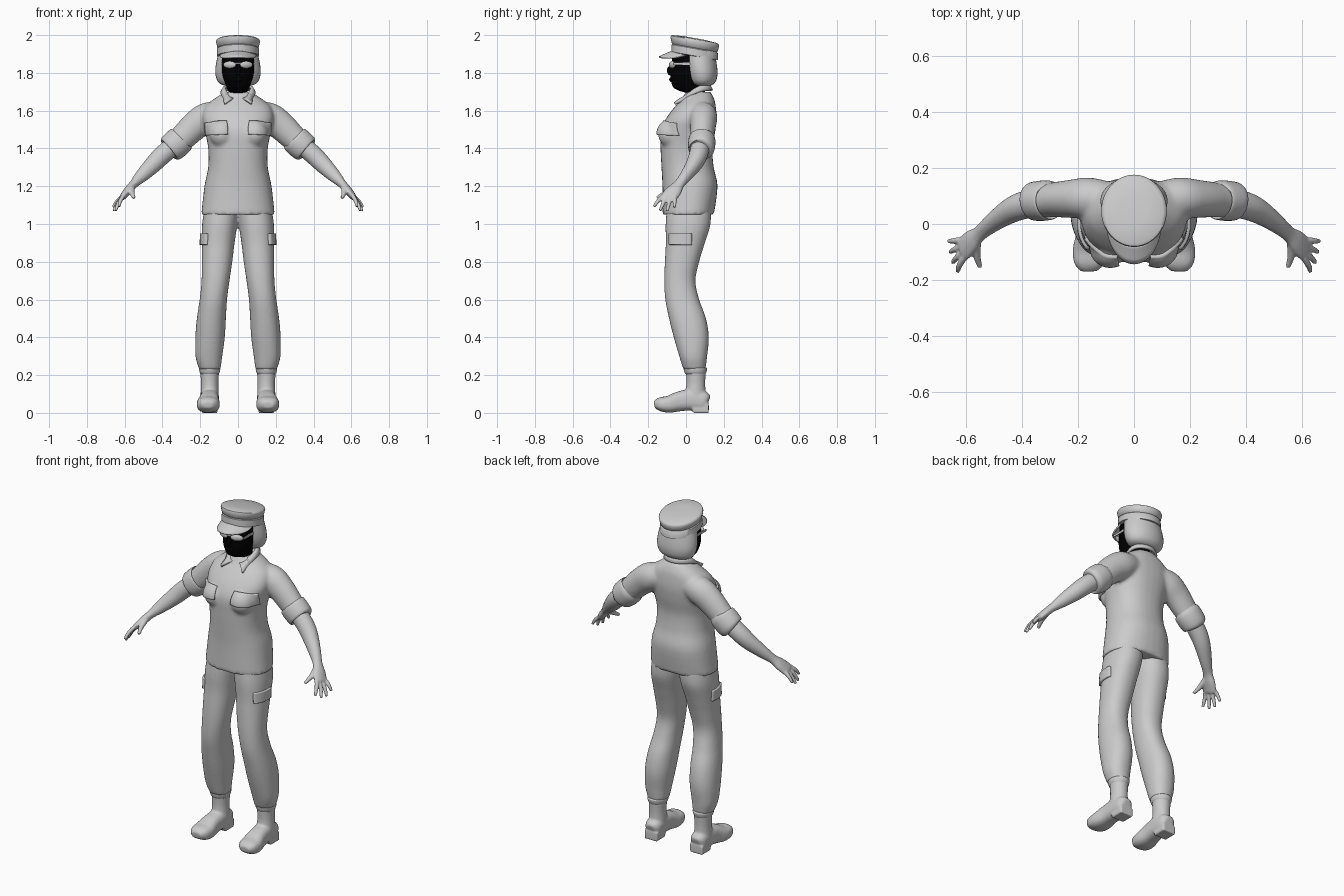
import bpy, bmesh
from math import sin, cos, pi, radians
from mathutils import Vector, Matrix

if "Cube" in bpy.data.objects:
    bpy.data.objects.remove(bpy.data.objects["Cube"])


def material(name, value):
    m = bpy.data.materials.new(name)
    m.use_nodes = True
    m.diffuse_color = (value, value, value, 1)
    m.node_tree.nodes["Principled BSDF"].inputs["Base Color"].default_value = (value, value, value, 1)
    return m


grey = material("plain grey", 0.6)
black = material("black", 0.0)


def smooth_rows(rows, steps=4):
    """Catmull-Rom interpolation through the section rows."""
    v = [Vector(r) for r in rows]
    out = []
    for i in range(len(v) - 1):
        a, b, c, d = v[max(i - 1, 0)], v[i], v[i + 1], v[min(i + 2, len(v) - 1)]
        for k in range(steps):
            t = k / steps
            out.append(b + (c - a) * t / 2 + (2 * a - 5 * b + 4 * c - d) * t * t / 2
                       + (3 * b - a - 3 * c + d) * t ** 3 / 2)
    return out + [v[-1]]


def loft(bm, rows, side=1, hint=None, tilt=0.0, power=2.0, n=32, steps=4):
    """Skin rows (x, y, z, r1, r2): level rings, or rings across the path if hint is set."""
    rows = smooth_rows(rows, steps) if steps else [Vector(r) for r in rows]
    rings = []
    for i, r in enumerate(rows):
        u, w = Vector((1, 0, 0)), Vector((0, 1, tilt))
        if hint:
            t = (rows[min(i + 1, len(rows) - 1)] - rows[max(i - 1, 0)])
            t = Vector(t[:3]).normalized()
            u = Vector(hint)
            u = (u - t * u.dot(t)).normalized()
            w = t.cross(u)
        ring = []
        for k in range(n):
            c, s = cos(2 * pi * k / n), sin(2 * pi * k / n)
            c, s = [(1 if q > 0 else -1) * abs(q) ** (2 / power) for q in (c, s)]
            p = Vector(r[:3]) + u * c * r[3] + w * s * r[4]
            ring.append(bm.verts.new((p.x * side, p.y, p.z)))
        rings.append(ring)
    for a, b in zip(rings, rings[1:]):
        for k in range(n):
            bm.faces.new((a[k], a[(k + 1) % n], b[(k + 1) % n], b[k]))
    bm.faces.new(rings[0])
    bm.faces.new(rings[-1])


def body(rows):
    """Rows (z, front, back, half width) to centred sections."""
    return [(0, (f + b) / 2, z, h, (b - f) / 2) for z, f, b, h in rows]


def ball(bm, centre, radii, turn=0):
    m = Matrix.Translation(centre) @ Matrix.Rotation(radians(turn), 4, 'Z') @ Matrix.Diagonal((*radii, 1))
    bmesh.ops.create_uvsphere(bm, u_segments=24, v_segments=14, radius=1, matrix=m)


def block(bm, centre, size):
    bmesh.ops.create_cube(bm, size=1, matrix=Matrix.Translation(centre) @ Matrix.Diagonal((*size, 1)))


def finish(name, bm, mat, voxel=0, relax=4, angle=45):
    bmesh.ops.recalc_face_normals(bm, faces=bm.faces)
    me = bpy.data.meshes.new(name)
    bm.to_mesh(me)
    bm.free()
    me.materials.append(mat)
    ob = bpy.data.objects.new(name, me)
    bpy.context.collection.objects.link(ob)
    if voxel:
        r = ob.modifiers.new("fuse", 'REMESH')
        r.mode, r.voxel_size, r.use_smooth_shade = 'VOXEL', voxel, True
        s = ob.modifiers.new("relax", 'SMOOTH')
        s.factor, s.iterations = 0.5, relax
    else:
        bpy.ops.object.select_all(action='DESELECT')
        ob.select_set(True)
        bpy.context.view_layer.objects.active = ob
        bpy.ops.object.shade_smooth_by_angle(angle=radians(angle))
    return ob


# Shirt: torso, bust and sleeves fused
bm = bmesh.new()
loft(bm, body([(1.05, -.125, .148, .195), (1.2, -.125, .167, .178), (1.3, -.13, .147, .158),
               (1.4, -.135, .14, .158), (1.49, -.135, .155, .175), (1.56, -.105, .162, .19),
               (1.62, -.06, .158, .175), (1.66, -.025, .15, .13), (1.7, 0, .13, .07)]), power=2.3)
for s in (1, -1):
    ball(bm, (s * .085, -.082, 1.475), (.066, .066, .07))
    loft(bm, [(.08, .09, 1.585, .06, .06), (.16, .092, 1.565, .074, .08), (.225, .09, 1.522, .068, .077),
              (.29, .086, 1.46, .062, .07), (.335, .082, 1.418, .058, .064)], s, hint=(0, 1, 0))
shirt = finish("shirt", bm, grey, 0.01, 5)

# Trousers: two legs meeting at the hips
bm = bmesh.new()
legs = [(1.1, -.01, .175, -.1, .13), (1.0, .003, .19, -.108, .13), (.9, .018, .192, -.107, .1),
        (.8, .03, .192, -.112, .07), (.7, .045, .193, -.115, .05), (.6, .058, .203, -.11, .07),
        (.5, .064, .218, -.09, .106), (.4, .07, .226, -.065, .121), (.3, .083, .225, -.036, .112),
        (.25, .09, .212, -.02, .106), (.23, .094, .205, -.012, .104)]
for s in (1, -1):
    loft(bm, [((i + o) / 2, (f + b) / 2, z, (o - i) / 2, (b - f) / 2) for z, i, o, f, b in legs], s, power=2.2)
trousers = finish("trousers", bm, grey, 0.009, 4)

for s, word in ((1, "left"), (-1, "right")):
    # Rolled cuff
    bm = bmesh.new()
    loft(bm, [(.298, .085, 1.452, .062, .068), (.302, .085, 1.448, .07, .076), (.33, .083, 1.422, .072, .078),
              (.36, .081, 1.397, .068, .073), (.366, .08, 1.392, .056, .06)], s, hint=(0, 1, 0), steps=3)
    finish(word + "_cuff", bm, grey)

    # Forearm, palm, fingers and thumb
    bm = bmesh.new()
    loft(bm, [(.33, .08, 1.425, .05, .05), (.4, .065, 1.365, .049, .05), (.45, .042, 1.315, .043, .046),
              (.51, 0, 1.255, .032, .035), (.552, -.035, 1.212, .028, .023), (.58, -.06, 1.18, .04, .022),
              (.605, -.085, 1.15, .044, .018), (.615, -.093, 1.138, .04, .014)], s, hint=(0, 1, 0))
    tips = [(.662, -.062, 1.088), (.657, -.1, 1.068), (.648, -.138, 1.07), (.63, -.17, 1.092)]
    for k, (x, y, z) in enumerate(tips):
        start = Vector((.606, -.057 - .021 * k, 1.15))
        mid = start.lerp(Vector((x, y, z)), .55) + Vector((.004, 0, .004))
        loft(bm, [(*start, .012, .012), (*mid, .011, .011), (x, y, z, .008, .008)], s, hint=(0, 1, 0), n=12)
    loft(bm, [(.562, -.06, 1.195, .018, .018), (.562, -.11, 1.165, .014, .014), (.55, -.153, 1.138, .009, .009)],
         s, hint=(1, 0, 0), n=12)
    finish(word + "_arm", bm, grey, 0.005, 3)

    # Boot: shaft, foot and heel
    bm = bmesh.new()
    loft(bm, [(.15, .052, .24, .052, .054), (.15, .052, .16, .046, .05), (.15, .05, .1, .048, .055),
              (.15, .05, .05, .048, .06)], s)
    loft(bm, [(.15, .118, .055, .025, .035), (.15, .1, .06, .046, .05), (.15, .04, .07, .05, .056),
              (.153, -.03, .062, .052, .053), (.157, -.09, .046, .061, .045), (.16, -.14, .046, .054, .036),
              (.16, -.168, .043, .03, .018)], s, hint=(1, 0, 0), power=2.6)
    block(bm, (s * .15, .078, .025), (.085, .085, .05))
    finish(word + "_boot", bm, grey, 0.007, 3)
    bm = bmesh.new()
    loft(bm, [(.15, .05, .205, .046, .052), (.15, .05, .215, .053, .058), (.15, .05, .236, .056, .062),
              (.15, .05, .24, .046, .052)], s)
    finish(word + "_boot_rim", bm, grey)

    # Pocket flaps wrapped on the clothing
    for name, target, axis, m in (
            ("chest_flap", shirt, "y", Matrix.Translation((s * .112, -.3, 1.505))
             @ Matrix.Rotation(s * radians(3), 4, 'Y') @ Matrix.Diagonal((.055, 1, .033, 1))
             @ Matrix.Rotation(pi / 2, 4, 'X')),
            ("thigh_flap", trousers, "x", Matrix.Translation((s * .35, -.028, .92))
             @ Matrix.Diagonal((1, .058, .03, 1)) @ Matrix.Rotation(pi / 2, 4, 'Y'))):
        bm = bmesh.new()
        bmesh.ops.create_grid(bm, x_segments=14, y_segments=10, size=1, matrix=m)
        ob = finish(word + "_" + name, bm, grey)
        w = ob.modifiers.new("wrap", 'SHRINKWRAP')
        w.wrap_method, w.target = 'PROJECT', target
        setattr(w, "use_project_" + axis, True)
        w.use_negative_direction = axis == "x" and s > 0
        w.use_positive_direction = not w.use_negative_direction
        t = ob.modifiers.new("thickness", 'SOLIDIFY')
        t.thickness, t.offset = 0.022, 0

# Collar: folded strip with two points at the front
bm = bmesh.new()
rows = []
for k in range(49):
    a = radians(8 + 344 * k / 48)
    c, s = cos(a), sin(a)
    w = max(0, c) ** 5 * (1 if s > 0 else -1)
    lift = .02 * s * s
    top = Vector((.066 * s, .055 - .06 * c, 1.698 - .036 * c + lift))
    low = Vector((.088 * s + .06 * w, .052 - .085 * c - .03 * abs(w), 1.672 - .035 * c + lift))
    rows.append([bm.verts.new(p) for p in (top, top.lerp(low, .5) + Vector((0, 0, .008)), low)])
for a, b in zip(rows, rows[1:]):
    for j in range(2):
        bm.faces.new((a[j], b[j], b[j + 1], a[j + 1]))
collar = finish("collar", bm, grey)
t = collar.modifiers.new("thickness", 'SOLIDIFY')
t.thickness, t.offset = 0.014, 0

# Head, neck and nose
bm = bmesh.new()
loft(bm, body([(1.6, .01, .11, .05), (1.685, .005, .1, .05), (1.705, -.035, .1, .052), (1.722, -.066, .1, .06),
               (1.76, -.08, .11, .074), (1.8, -.081, .12, .084), (1.84, -.077, .12, .086),
               (1.91, -.07, .12, .086)]), power=2.3)
ball(bm, (0, -.082, 1.812), (.014, .019, .026))
ball(bm, (0, -.076, 1.765), (.028, .013, .014))
finish("head", bm, black)

# Hair: short bob
bm = bmesh.new()
loft(bm, body([(1.92, -.02, .15, .1), (1.85, -.01, .162, .116), (1.8, .0, .167, .12), (1.76, .015, .16, .11),
               (1.738, .035, .142, .088), (1.73, .06, .12, .05)]))
finish("hair", bm, grey)

# Glasses: two lenses, bridge and side arms
bm = bmesh.new()
for s in (1, -1):
    ball(bm, (s * .044, -.073, 1.843), (.036, .012, .019), s * 22)
    block(bm, (s * .086, -.02, 1.848), (.006, .09, .012))
block(bm, (0, -.083, 1.85), (.03, .008, .008))
finish("glasses", bm, grey)

# Cap: band, crown and soft top, sloping to the back
bm = bmesh.new()
loft(bm, [(0, .046, 1.888, .106, .118), (0, .046, 1.89, .112, .124), (0, .046, 1.928, .11, .122),
          (0, .046, 1.932, .105, .117), (0, .046, 1.936, .11, .122), (0, .047, 1.966, .117, .129),
          (0, .047, 1.974, .114, .126), (0, .047, 1.979, .104, .116), (0, .047, 1.984, .05, .055)],
     tilt=-.18, n=48, steps=0)
finish("cap", bm, grey)

# Cap peak: curved plate
bm = bmesh.new()
rows = []
for k in range(25):
    a = radians(-66 + 132 * k / 24)
    edge = cos(a * 90 / 66) ** .45 if k % 24 else 0
    x, y = .104 * sin(a), .046 - .116 * cos(a)
    rows.append([bm.verts.new((x, y - .072 * edge * j / 4,
                               1.915 - .25 * x * x / .1 - .032 * edge * j / 4)) for j in range(5)])
for a, b in zip(rows, rows[1:]):
    for j in range(4):
        bm.faces.new((a[j], b[j], b[j + 1], a[j + 1]))
bmesh.ops.remove_doubles(bm, verts=bm.verts, dist=1e-5)
peak = finish("cap_peak", bm, grey)
t = peak.modifiers.new("thickness", 'SOLIDIFY')
t.thickness, t.offset = 0.009, 0
